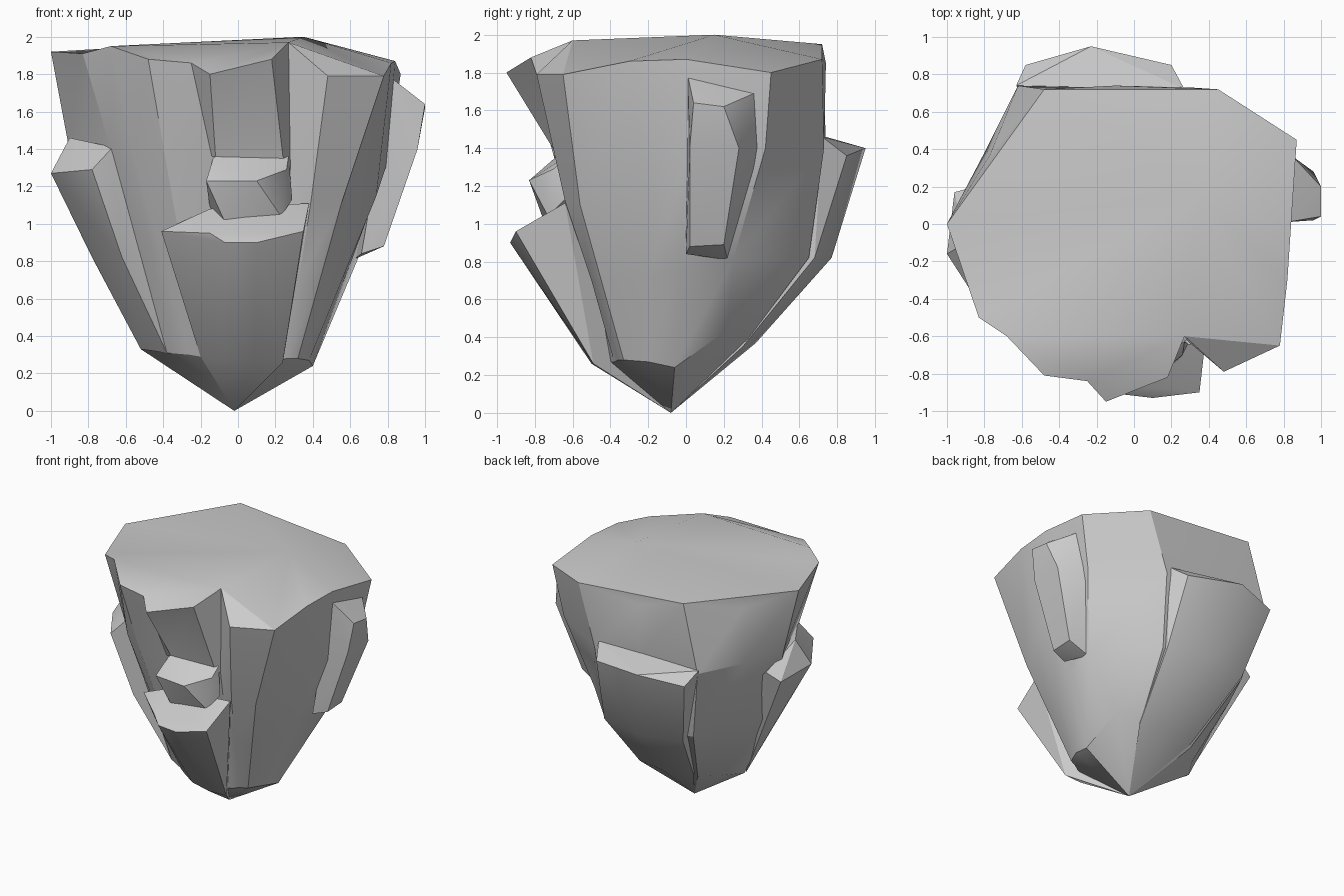
import bpy, bmesh, math
from mathutils import Vector

APEX = (-0.02, -0.08, 0.0)


def finish(bm, name):
    bmesh.ops.recalc_face_normals(bm, faces=bm.faces)
    me = bpy.data.meshes.new(name)
    bm.to_mesh(me)
    bm.free()
    ob = bpy.data.objects.new(name, me)
    bpy.context.collection.objects.link(ob)
    bpy.ops.object.select_all(action='DESELECT')
    ob.select_set(True)
    bpy.context.view_layer.objects.active = ob
    bpy.ops.object.shade_smooth_by_angle(angle=math.radians(26))
    return ob


def hull(name, pts):
    """Convex chunk of rock from its corner points."""
    bm = bmesh.new()
    for p in pts:
        bm.verts.new(p)
    res = bmesh.ops.convex_hull(bm, input=bm.verts)
    junk = set(res["geom_interior"]) | set(res["geom_unused"])
    bmesh.ops.delete(bm, geom=[g for g in junk if isinstance(g, bmesh.types.BMVert)],
                     context='VERTS')
    return finish(bm, name)


# Main body: irregular rings, starting front left and running round by the right
low = [(-.38, -.3, .31), (-.26, -.36, .3), (-.2, -.4, .29), (-.1, -.4, .28), (0, -.4, .28),
       (.18, -.4, .27), (.22, -.38, .27), (.26, -.36, .28), (.32, -.33, .28), (.38, -.2, .27),
       (.4, -.06, .24), (.35, .22, .44), (.2, .32, .38), (-.05, .3, .36), (-.3, .28, .35),
       (-.43, .14, .34), (-.52, 0, .33)]
mid = [(-.68, -.46, 1.4), (-.56, -.6, 1.38), (-.39, -.7, 1.36), (-.14, -.7, 1.36),
       (-.12, -.68, 1.36), (.24, -.65, 1.36), (.28, -.62, 1.3), (.39, -.64, 1.12),
       (.55, -.56, 1.1), (.74, -.22, 1.15), (.79, 0, 1.3), (.79, .42, 1.4),
       (.3, .73, 1.4), (-.1, .73, 1.43), (-.62, .74, 1.43), (-.79, .4, 1.43), (-.91, .06, 1.44)]
top = [(-.83, -.5, 1.91), (-.68, -.6, 1.95), (-.48, -.81, 1.88), (-.25, -.84, 1.86),
       (-.15, -.95, 1.8), (.18, -.82, 1.88), (.27, -.6, 1.97), (.48, -.79, 1.79),
       (.78, -.65, 1.79), (.82, -.3, 1.86), (.84, 0, 1.87), (.87, .45, 1.8),
       (.45, .72, 1.87), (-.1, .74, 1.85), (-.48, .72, 1.95), (-.77, .37, 1.86), (-1, 0, 1.92)]
# waist ring halfway, swollen towards the back
waist = [(Vector(a) + Vector(b)) / 2 for a, b in zip(low, mid)]
waist[11:] = [(.64, .25, .81), (.27, .65, .82), (-.1, .65, .82), (-.5, .62, .85),
              (-.65, .3, .85), (-.77, .03, .85)]

bm = bmesh.new()
rings = [[bm.verts.new(p) for p in r] for r in (low, waist, mid, top)]
n = len(low)
tip, crown = bm.verts.new(APEX), bm.verts.new((.35, .15, 2.0))
for i in range(n):
    j = (i + 1) % n
    bm.faces.new((tip, rings[0][j], rings[0][i]))
    for a, b in zip(rings, rings[1:]):
        bm.faces.new((a[i], a[j], b[j], b[i]))
# crown fan plus sloping triangles at the brow and the back rim
t = rings[-1]
fan = [0, 1, 6, 8, 9, 10, 11, 12, 14, 16]
for i, j in zip(fan, fan[1:] + fan[:1]):
    bm.faces.new((t[i], t[j], crown))
for a, b, c in ((1, 2, 3), (1, 3, 6), (3, 4, 6), (4, 5, 6), (6, 7, 8), (12, 13, 14), (14, 15, 16)):
    bm.faces.new((t[a], t[b], t[c]))
finish(bm, "rock_body")

# Front: projecting block and the lower ledge that tapers to the tip
hull("front_block", [(-.13, -.68, 1.36), (.27, -.63, 1.36), (-.17, -.8, 1.23), (.1, -.83, 1.23),
                     (.26, -.7, 1.29), (-.07, -.75, 1.01), (.23, -.73, 1.04), (.29, -.64, 1.13),
                     (-.15, -.6, 1.08), (.1, -.5, 1.1)])
hull("front_lower_ledge", [APEX, (-.41, -.61, .96), (-.15, -.85, .95), (-.07, -.91, .9),
                           (.1, -.93, .9), (.35, -.9, .96), (.38, -.64, 1.11), (-.15, -.66, 1.08),
                           (-.2, -.4, .29), (-.07, -.48, .28), (.09, -.5, .26), (.24, -.49, .26)])

# Left shelf with the flank beneath it
hull("left_shelf", [(-1, -.16, 1.27), (-.78, -.5, 1.29), (-.96, .17, 1.24), (-.9, -.1, 1.46),
                    (-.67, -.46, 1.41), (-.85, .2, 1.3), (-.62, -.44, .82), (-.78, -.05, .82),
                    (-.38, -.3, .31), (-.52, -.02, .33), (-.5, .1, 1)])

# Right slab
hull("right_slab", [(1, .04, 1.64), (1, .2, 1.62), (.96, .28, 1.4), (.78, .2, .89), (.78, .02, .88),
                    (.96, .02, 1.4), (.82, .01, 1.78), (.85, .36, 1.69), (.75, .4, 1.4),
                    (.62, .22, .81), (.66, 0, .84)])

# Back wedge
hull("back_wedge", [APEX, (-.58, .85, 1.36), (-.23, .95, 1.4), (.2, .85, 1.36), (.27, .72, 1.46),
                    (-.63, .74, 1.46), (-.45, .68, .82), (-.1, .77, .82), (.25, .68, .82),
                    (-.28, .3, .36), (-.05, .37, .37), (.2, .3, .35)])
